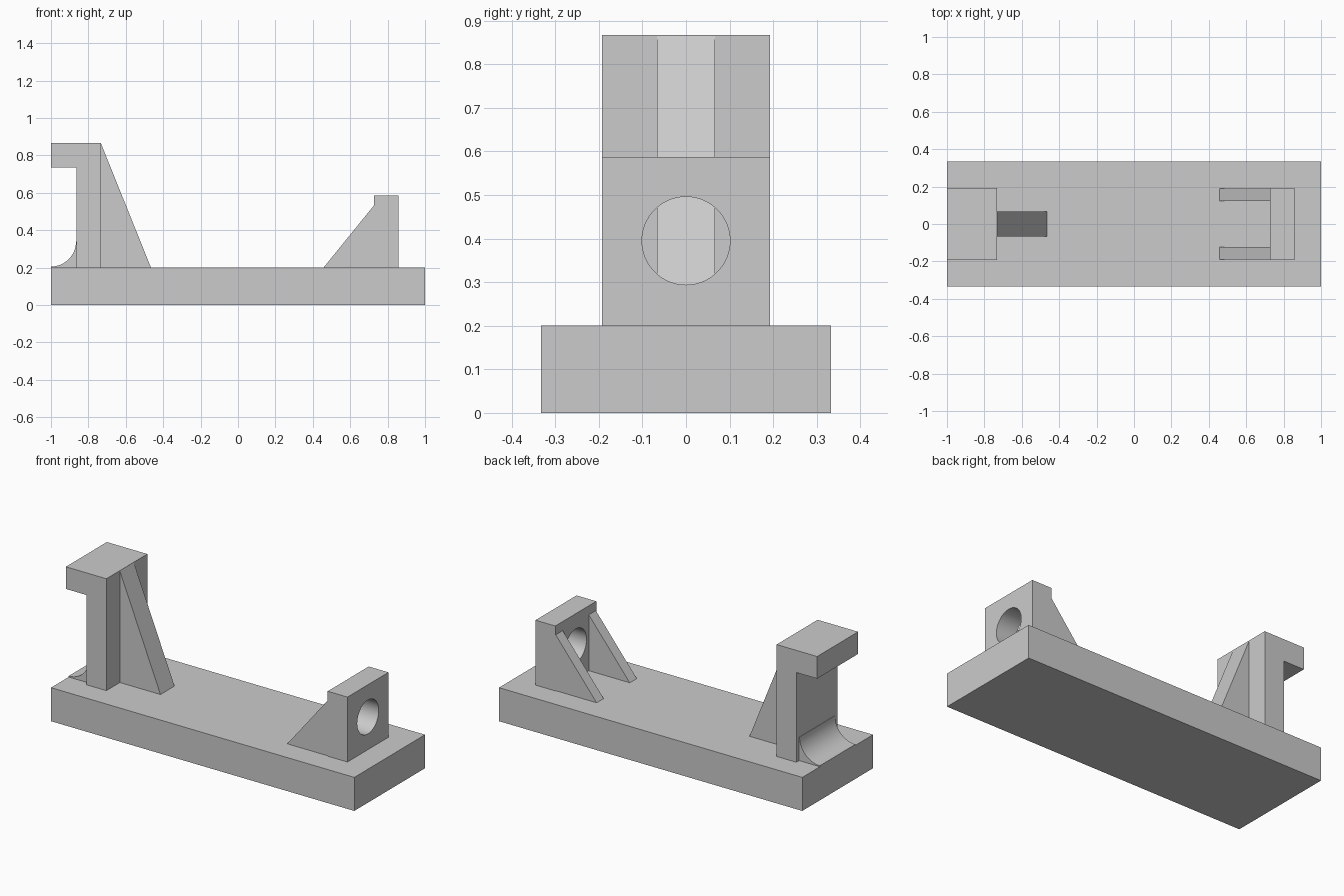
import bpy
import bmesh
from math import sin, cos, pi, radians

cube = bpy.data.objects.get("Cube")
if cube:
    bpy.data.objects.remove(cube, do_unlink=True)

grey = bpy.data.materials.new("plain_grey")
grey.use_nodes = True
grey.diffuse_color = (0.6, 0.6, 0.6, 1)
grey.node_tree.nodes["Principled BSDF"].inputs["Base Color"].default_value = (0.6, 0.6, 0.6, 1)


def extrude_profile(name, profile, y0, y1):
    """Extrude an (x, z) outline from y0 to y1."""
    bm = bmesh.new()
    face = bm.faces.new([bm.verts.new((x, y0, z)) for x, z in profile])
    swept = bmesh.ops.extrude_face_region(bm, geom=[face])
    moved = [v for v in swept["geom"] if isinstance(v, bmesh.types.BMVert)]
    bmesh.ops.translate(bm, verts=moved, vec=(0, y1 - y0, 0))
    bmesh.ops.recalc_face_normals(bm, faces=bm.faces)
    mesh = bpy.data.meshes.new(name)
    bm.to_mesh(mesh)
    bm.free()
    mesh.materials.append(grey)
    obj = bpy.data.objects.new(name, mesh)
    bpy.context.collection.objects.link(obj)
    return obj


def activate(obj):
    bpy.ops.object.select_all(action='DESELECT')
    obj.select_set(True)
    bpy.context.view_layer.objects.active = obj


def smooth(obj):
    activate(obj)
    bpy.ops.object.shade_smooth_by_angle(angle=radians(30))


def rectangle(x0, x1, z0, z1):
    return [(x0, z0), (x1, z0), (x1, z1), (x0, z1)]


deck, half = 0.2, 0.193          # top of the base, half width of the uprights
post_in, post_out = -0.733, -0.863
block_in, block_out = 0.727, 0.857

# Base slab
extrude_profile("base_plate", rectangle(-1, 1, 0, deck), -0.333, 0.333)

# Tall post with its overhanging arm
extrude_profile("hooked_post", [
    (post_out, deck), (post_in, deck), (post_in, 0.867),
    (-1, 0.867), (-1, 0.735), (post_out, 0.735)], -half, half)

# Central rib bracing the post
extrude_profile("post_rib", [
    (post_in, deck), (-0.465, deck), (post_in, 0.865)], -0.066, 0.066)

# Concave fillet at the outer foot of the post
radius, steps = 0.134, 24
arc = [(-1 + radius * sin(a), 0.34 - radius * cos(a))
       for a in (i * pi / 2 / steps for i in range(steps + 1))]
smooth(extrude_profile("post_fillet", [(post_out, deck), (-1, deck)] + arc
                       + [(post_out, 0.34)], -0.167, 0.167))

# Short bearing block with a round bore
block = extrude_profile("bearing_block",
                        rectangle(block_in, block_out, deck, 0.587), -half, half)
bpy.ops.mesh.primitive_cylinder_add(
    vertices=64, radius=0.101, depth=0.4,
    location=((block_in + block_out) / 2, 0, 0.395), rotation=(0, pi / 2, 0))
cutter = bpy.context.object
cutter.name = "bore_cutter"
cutter.hide_render = True
cutter.data.materials.append(grey)
bore = block.modifiers.new("bore", 'BOOLEAN')
bore.operation = 'DIFFERENCE'
bore.solver = 'EXACT'
bore.object = cutter
activate(block)
bpy.ops.object.modifier_apply(modifier=bore.name)
bpy.data.objects.remove(cutter, do_unlink=True)
smooth(block)

# Pair of gussets bracing the block
for side, name in ((1, "back_gusset"), (-1, "front_gusset")):
    extrude_profile(name, [(0.457, deck), (block_in, deck), (block_in, 0.533)],
                    side * 0.123, side * 0.189)
